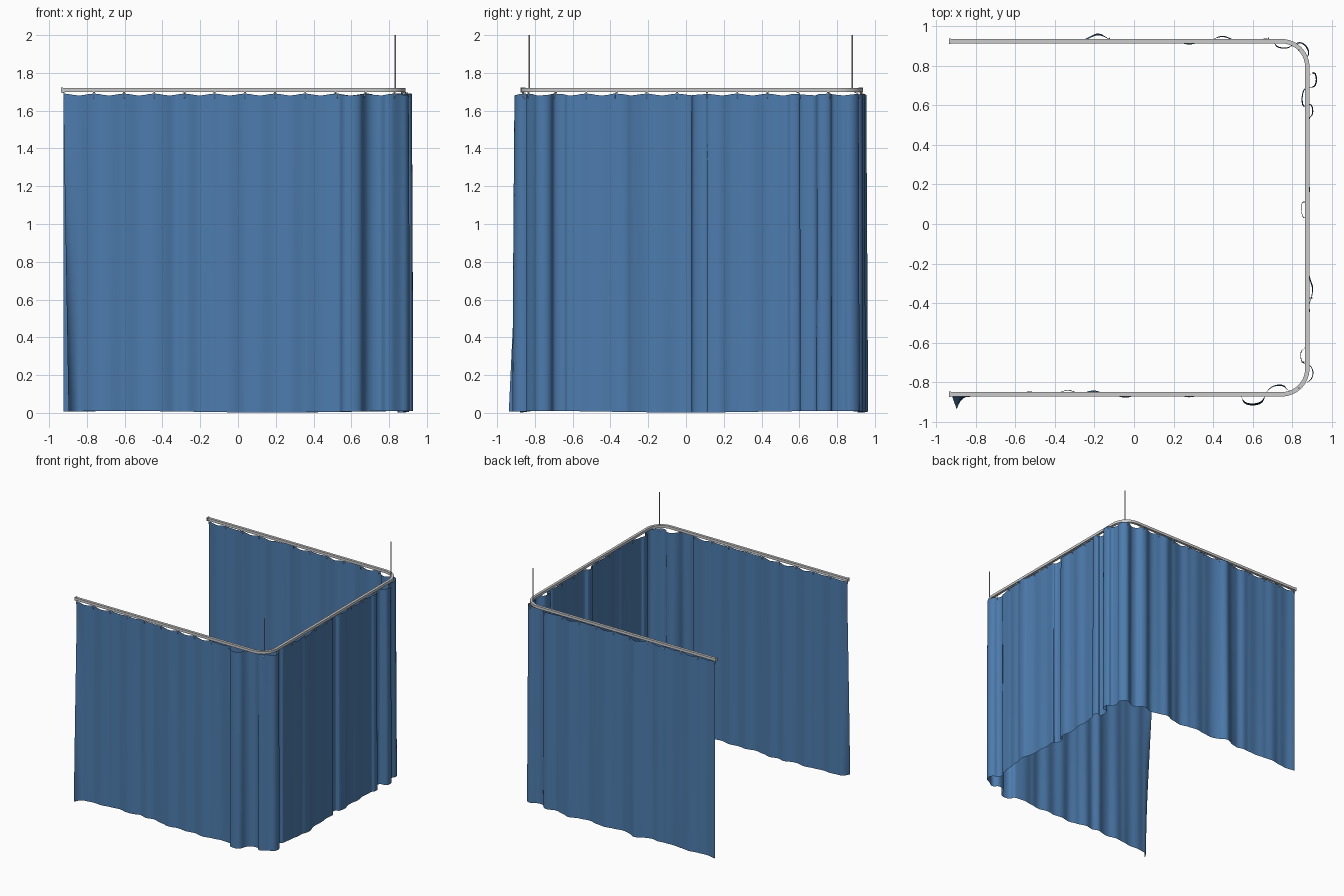
import bpy, bmesh, random
from math import sin, cos, pi, exp
from mathutils import Vector

if "Cube" in bpy.data.objects:
    bpy.data.objects.remove(bpy.data.objects["Cube"])

random.seed(4)
R = 0.13                      # corner radius of the track
ARC = R * pi / 2
S1 = 1.682                    # back run ends
S2 = S1 + ARC                 # first corner ends
S3 = S2 + 1.527               # side run ends
S4 = S3 + ARC                 # second corner ends
TOTAL = S4 + 1.682


def path(s):
    """Point, travel direction and outward normal along the U-shaped track."""
    if s < S1:
        p, a = (-0.935 + s, 0.925), 0
    elif s < S2:
        a = (s - S1) / R
        p = (0.747 + R * sin(a), 0.795 + R * cos(a))
    elif s < S3:
        p, a = (0.877, 0.795 - (s - S2)), pi / 2
    elif s < S4:
        a = pi / 2 + (s - S3) / R
        p = (0.747 + R * sin(a), -0.732 + R * cos(a))
    else:
        p, a = (0.747 - (s - S4), -0.862), pi
    return Vector((*p, 0)), Vector((cos(a), -sin(a), 0)), Vector((sin(a), cos(a), 0))


def make_object(name, verts, faces, mat=None, angle=None):
    me = bpy.data.meshes.new(name)
    me.from_pydata(verts, [], faces)
    ob = bpy.data.objects.new(name, me)
    bpy.context.collection.objects.link(ob)
    if mat:
        me.materials.append(mat)
    if angle:
        bpy.ops.object.select_all(action='DESELECT')
        ob.select_set(True)
        bpy.context.view_layer.objects.active = ob
        bpy.ops.object.shade_smooth_by_angle(angle=angle)
    return ob


# Track: C-channel profile (outward, z) swept along the path
prof = [(-0.011, 1.698), (-0.011, 1.720), (0.011, 1.720), (0.011, 1.698),
        (0.004, 1.698), (0.004, 1.703), (-0.004, 1.703), (-0.004, 1.698)]
n = len(prof)
stops = [0] + [S1 + ARC * i / 14 for i in range(15)] + [S3 + ARC * i / 14 for i in range(15)] + [TOTAL]
verts, faces = [], []
for s in stops:
    p, t, o = path(s)
    verts += [p + o * a + Vector((0, 0, z)) for a, z in prof]
for i in range(len(stops) - 1):
    for j in range(n):
        k = (j + 1) % n
        faces.append((i * n + j, i * n + k, i * n + n + k, i * n + n + j))
faces += [tuple(range(n))[::-1], tuple(range(len(verts) - n, len(verts)))]
make_object("curtain_track", verts, faces, angle=0.6)

# Stoppers closing the two free ends of the track
for name, s in (("back_end_stop", 0.004), ("front_end_stop", TOTAL - 0.004)):
    p = path(s)[0]
    bpy.ops.mesh.primitive_cube_add(size=1, location=(p.x, p.y, 1.709))
    bpy.context.object.name = name
    bpy.context.object.scale = (0.01, 0.026, 0.027)

# Ceiling rods at the corners
for name, y in (("back_ceiling_rod", 0.88), ("front_ceiling_rod", -0.83)):
    bpy.ops.mesh.primitive_cylinder_add(vertices=16, radius=0.004, depth=0.285, location=(0.833, y, 1.8575))
    bpy.context.object.name = name
    bpy.ops.object.shade_smooth_by_angle()

# Large folds: position along track, outward depth, width, curl
folds = [(0.60, -0.016, 0.04, 0), (0.765, 0.026, 0.05, 0), (1.385, 0.018, 0.05, 0),
         (1.595, 0.016, 0.05, 0), (1.69, -0.05, 0.045, 0.8), (1.80, 0.035, 0.04, 0.8),
         (1.945, 0.05, 0.033, 1.5), (2.04, -0.035, 0.04, 1.5), (2.11, 0.03, 0.03, 1),
         (2.50, 0.02, 0.04, 0), (2.61, -0.038, 0.04, 1.6), (3.03, 0.026, 0.05, 0.6),
         (3.35, -0.036, 0.035, 1), (3.44, 0.025, 0.04, 0.5), (3.634, -0.045, 0.05, 0.6),
         (3.764, 0.042, 0.055, 1), (4.694, -0.018, 0.04, 0)]
HOOKS = 34
START, END = 0.012, TOTAL - 0.012
STEP = (END - START) / (HOOKS - 1)
amps = [random.choice((-1, 1)) * random.uniform(0.006, 0.015) for _ in range(HOOKS)]


def cloth(s, z):
    """Curtain surface point: track position pushed into folds."""
    p, t, o = path(s)
    h = 1 - z / 1.69
    u = (s - START) / STEP
    i = min(int(u), HOOKS - 2)
    wave = sin(pi * (u - i)) ** 2
    out = amps[i] * wave * (0.8 + 0.3 * h) + 0.003 * sin(s * 17 + 2 * h) * h
    along = 0
    for s0, a, w, curl in folds:
        v = (s - s0) / w
        g = exp(-v * v)
        out += a * g * (0.85 + 0.15 * h)
        along += curl * w * v * (1 - v * v) * g * (0.8 + 0.2 * h)
    e = max(0, (s - (END - 0.08)) / 0.08) ** 1.6 * max(0, h - 0.08)
    out += 0.085 * e
    along -= 0.028 * e
    sag = 0.009 * wave * max(0, 1 - h * 8)
    lift = 0.004 * (1 + sin(s * 4.1)) * h
    return p + o * out + t * along + Vector((0, 0, z - sag + lift))


# Curtain sheet
blue = bpy.data.materials.new("blue_cloth")
blue.diffuse_color = (0.074, 0.2, 0.42, 1)
blue.use_nodes = True
blue.node_tree.nodes["Principled BSDF"].inputs["Base Color"].default_value = blue.diffuse_color
COLS, ROWS = 900, 26
zs = [1.69 - 1.688 * (r / (ROWS - 1)) ** 1.4 for r in range(ROWS)]
verts = [cloth(START + (END - START) * c / COLS, z) for z in zs for c in range(COLS + 1)]
W = COLS + 1
faces = [(r * W + c, r * W + W + c, r * W + W + c + 1, r * W + c + 1)[::-1]
         for r in range(ROWS - 1) for c in range(COLS)]
make_object("curtain", verts, faces, blue, angle=3.0)

# Hooks: a roller in the track, a stem and a ring through the cloth
bm = bmesh.new()
for i in range(HOOKS):
    top = cloth(START + STEP * i, 1.69)
    rail, t, o = path(START + STEP * i)
    for radius, depth, c in ((0.005, 0.01, rail + Vector((0, 0, 1.698))),
                             (0.002, 0.02, top * 0.5 + rail * 0.5)):
        if depth > 0.015:
            c = Vector((c.x, c.y, 1.688))
        made = bmesh.ops.create_cone(bm, cap_ends=True, segments=8, radius1=radius, radius2=radius, depth=depth)
        bmesh.ops.translate(bm, verts=made['verts'], vec=c)
    c = Vector((top.x, top.y, 1.676))
    grid = [[bm.verts.new(c + o * (cos(a) * (0.007 + 0.002 * cos(b))) + t * 0.002 * sin(b)
                          + Vector((0, 0, sin(a) * (0.009 + 0.002 * cos(b)))))
             for b in [2 * pi * k / 6 for k in range(6)]]
            for a in [2 * pi * k / 12 for k in range(12)]]
    for a in range(12):
        for b in range(6):
            bm.faces.new((grid[a][b], grid[(a + 1) % 12][b],
                          grid[(a + 1) % 12][(b + 1) % 6], grid[a][(b + 1) % 6]))
bmesh.ops.recalc_face_normals(bm, faces=bm.faces)
me = bpy.data.meshes.new("curtain_hooks")
bm.to_mesh(me)
bm.free()
bpy.context.collection.objects.link(bpy.data.objects.new("curtain_hooks", me))
